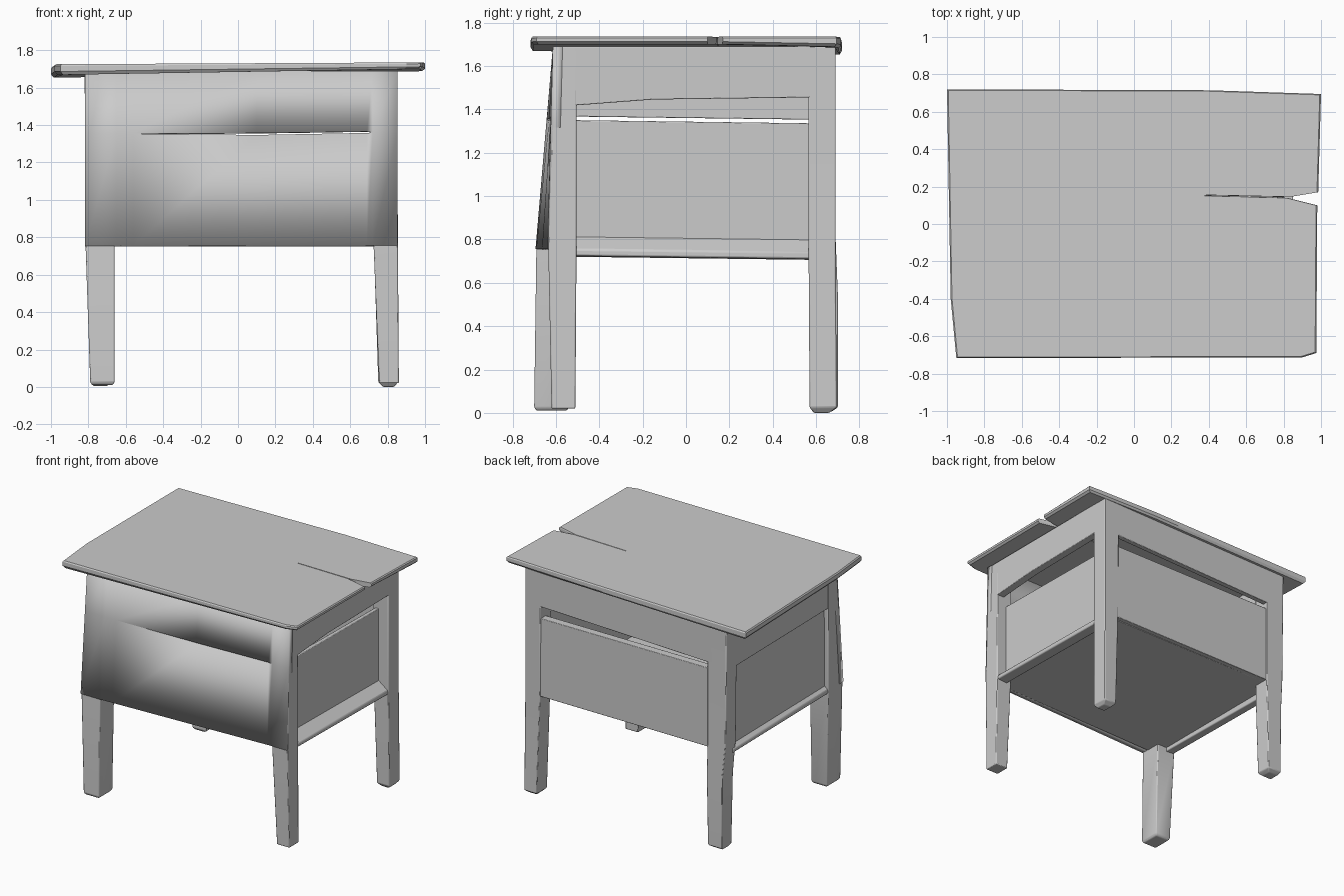
import bpy, bmesh
from mathutils import Vector

if "Cube" in bpy.data.objects:
    bpy.data.objects.remove(bpy.data.objects["Cube"])


def finish(name, bm, bevel, angle):
    bmesh.ops.recalc_face_normals(bm, faces=bm.faces)
    mesh = bpy.data.meshes.new(name)
    bm.to_mesh(mesh)
    bm.free()
    ob = bpy.data.objects.new(name, mesh)
    bpy.context.collection.objects.link(ob)
    if bevel:
        mod = ob.modifiers.new("soft_edges", 'BEVEL')
        mod.width = bevel
        mod.segments = 2
        mod.limit_method = 'ANGLE'
    bpy.ops.object.select_all(action='DESELECT')
    ob.select_set(True)
    bpy.context.view_layer.objects.active = ob
    bpy.ops.object.shade_smooth_by_angle(angle=angle)
    return ob


def skin(name, rings, bevel=0.006, angle=0.6):
    """Closed solid through a stack of equal point rings."""
    bm = bmesh.new()
    vs = [[bm.verts.new(p) for p in r] for r in rings]
    n = len(vs[0])
    for a, b in zip(vs, vs[1:]):
        for i in range(n):
            j = (i + 1) % n
            bm.faces.new((a[i], a[j], b[j], b[i]))
    bm.faces.new(vs[0][::-1])
    bm.faces.new(vs[-1])
    return finish(name, bm, bevel, angle)


def leg(name, *sections):
    """Square post through sections (x0, x1, y0, y1, z)."""
    skin(name, [[(x0, y0, z), (x1, y0, z), (x1, y1, z), (x0, y1, z)]
                for x0, x1, y0, y1, z in sections])


def board(name, outline, inward, bevel=0.004):
    """Outer face given by its corners, thickened inward."""
    return skin(name, [outline, [Vector(p) + Vector(inward) for p in outline]], bevel)


# Four slightly crooked legs
leg("front_left_leg", (-.78, -.67, -.69, -.55, .01), (-.79, -.66, -.70, -.54, .025),
    (-.815, -.66, -.69, -.52, .755), (-.82, -.64, -.61, -.51, 1.69))
leg("front_right_leg", (.755, .86, -.62, -.51, .02), (.725, .855, -.635, -.505, .755),
    (.72, .85, -.61, -.505, 1.69))
leg("back_right_leg", (.775, .835, .59, .66, 0), (.75, .855, .57, .695, .025),
    (.725, .85, .565, .69, .80), (.72, .85, .565, .69, 1.69))
leg("back_left_leg", (-.775, -.70, .60, .67, .005), (-.785, -.67, .58, .70, .025),
    (-.79, -.66, .57, .70, .55), (-.81, -.66, .565, .69, .80),
    (-.82, -.66, .565, .69, 1.69))


# Leaning front panel: grid that covers the legs, with a thin slit left open
def front_point(x, z):
    across = min(max((x + .65) / 1.37, 0), 1)
    low = -.694 + .055 * across
    return (x, low + (-.614 - low) * (z - .755) / .935, z)


bm = bmesh.new()
columns = []
for x, low, high in ((-.818, 1.354, 1.354), (-.65, 1.354, 1.354), (-.56, 1.354, 1.354),
                     (.1, 1.347, 1.357), (.69, 1.358, 1.365), (.72, 1.36, 1.36), (.852, 1.36, 1.36)):
    zs = [.755, low, high, 1.69]
    col = [bm.verts.new(front_point(x, z)) for z in (zs if high > low else [.755, low, 1.69])]
    columns.append(col if len(col) == 4 else [col[0], col[1], col[1], col[2]])
for a, b in zip(columns, columns[1:]):
    for k in (0, 2):
        bm.faces.new((a[k], b[k], b[k + 1], a[k + 1]))
front = finish("front_panel", bm, 0, 0.6)
front.data.update()
thick = front.modifiers.new("thickness", 'SOLIDIFY')
thick.thickness = .045
thick.offset = -1 if front.data.polygons[0].normal.y < 0 else 1

# Back: panel and an apron above a wider slot
board("back_panel", [(-.70, .685, .75), (.76, .685, .755), (.76, .685, 1.34), (-.70, .685, 1.34)], (0, -.06, 0))
board("back_apron", [(-.70, .69, 1.385), (.76, .69, 1.43), (.76, .69, 1.69), (-.70, .69, 1.69)], (0, -.04, 0))

# Right side: deep-set panel, arched apron
board("right_panel", [(.77, -.53, .74), (.77, .60, .74), (.77, .60, 1.335), (.77, -.53, 1.35)], (-.03, 0, 0))
board("right_apron", [(.85, -.55, 1.415), (.85, -.15, 1.445), (.85, .60, 1.455),
                      (.85, .60, 1.69), (.85, -.55, 1.69)], (-.06, 0, 0))

# Left side: shallow-set panel and apron
board("left_panel", [(-.785, -.56, .74), (-.785, .60, .74), (-.785, .60, 1.335), (-.785, -.56, 1.35)], (.03, 0, 0))
board("left_apron", [(-.815, -.56, 1.367), (-.815, .60, 1.352), (-.82, .60, 1.69), (-.82, -.56, 1.69)], (.05, 0, 0))

# Lower side rails with sloped tops
for side, outer, inner in (("right", .845, .76), ("left", -.81, -.74)):
    profile = [(outer, .725), (outer, .755), (inner, .82), (inner, .72)]
    skin(side + "_rail", [[(x, y, z + dz) for x, z in profile]
                          for y, dz in ((-.56, 0), (.60, -.015))], 0.008)

# Flat underside
board("floor", [(-.76, -.64, .75), (.78, -.60, .75), (.78, .65, .75), (-.76, .65, .75)], (0, 0, .03))

# Warped table top, split at the right end
outline = [(-1, .72), (.4, .715), (1, .695), (.985, .17), (.84, .146), (.39, .156),
           (.38, .152), (.82, .140), (.98, .10), (.975, -.69), (.90, -.713),
           (-.95, -.717), (-.98, -.40)]


def top_ring(shrink, base, tilt, edge_drop):
    ring = []
    for x, y in outline:
        z = base + tilt * x
        if y > .6 or x < -.9:
            z -= edge_drop
        if x < -.9 and y > .6:      # sagging back left corner
            z -= .015
        ring.append((x * shrink, y * shrink, z))
    return ring


skin("table_top", [top_ring(.985, 1.69, .01, .012), top_ring(1, 1.704, .008, .01),
                   top_ring(1, 1.722, .006, 0), top_ring(.993, 1.73, .005, 0)], 0, 0.2)
